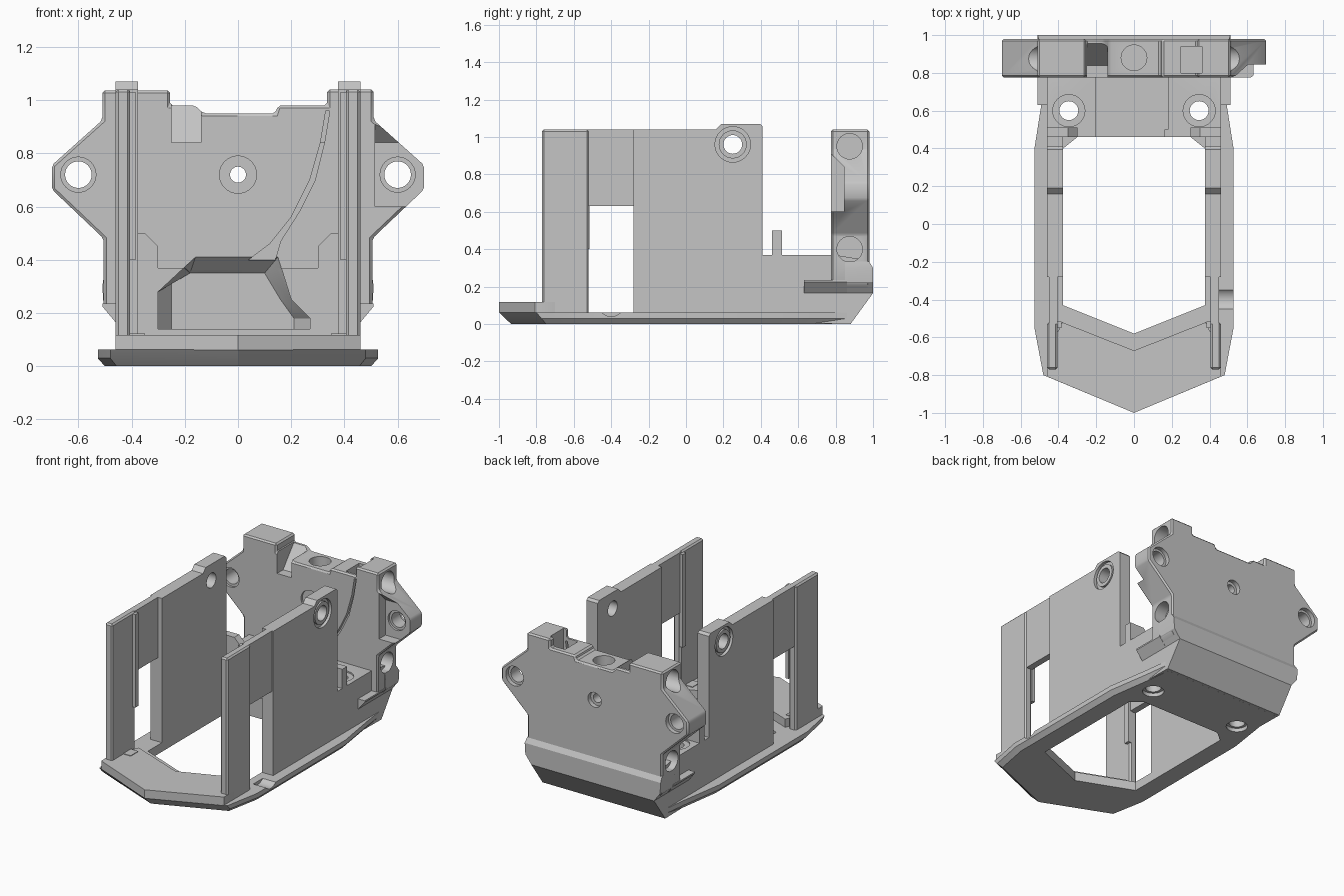
import bpy, bmesh
from math import cos, sin, tau

cube = bpy.data.objects.get("Cube")
if cube:
    bpy.data.objects.remove(cube, do_unlink=True)

grey = bpy.data.materials.new("plain grey")
grey.use_nodes = True
grey.diffuse_color = (0.56, 0.56, 0.56, 1)
grey.node_tree.nodes["Principled BSDF"].inputs["Base Color"].default_value = (0.56, 0.56, 0.56, 1)
parts = []


def loft(name, rings):
    """Solid skinned through closed rings of equal length."""
    bm = bmesh.new()
    loops = [[bm.verts.new(p) for p in ring] for ring in rings]
    n = len(loops[0])
    for low, high in zip(loops, loops[1:]):
        for i in range(n):
            j = (i + 1) % n
            bm.faces.new((low[i], low[j], high[j], high[i]))
    bm.faces.new(loops[0][::-1])
    bm.faces.new(loops[-1])
    bmesh.ops.recalc_face_normals(bm, faces=bm.faces)
    mesh = bpy.data.meshes.new(name)
    bm.to_mesh(mesh)
    bm.free()
    mesh.materials.append(grey)
    ob = bpy.data.objects.new(name, mesh)
    bpy.context.collection.objects.link(ob)
    parts.append(ob)
    return ob


def prism(name, pts, axis, a, b):
    """Extrude a flat outline along an axis."""
    place = {"x": lambda u, v, w: (w, u, v), "y": lambda u, v, w: (u, w, v),
             "z": lambda u, v, w: (u, v, w)}[axis]
    return loft(name, [[place(u, v, w) for u, v in pts] for w in (a, b)])


def box(name, x, y, z):
    return prism(name, [(x[0], y[0]), (x[1], y[0]), (x[1], y[1]), (x[0], y[1])], "z", *z)


def drill(u, v, r, axis, a, b):
    circle = [(u + r * cos(tau * i / 32), v + r * sin(tau * i / 32)) for i in range(32)]
    return prism("cutter", circle, axis, a, b)


def mirrored(pts):
    """Close a half outline across x = 0, leaving out points on the centre line."""
    return pts + [(-x, y) for x, y in reversed(pts) if x]


def span(s, a, b):
    return min(s * a, s * b), max(s * a, s * b)


def bake(ob):
    mesh = bpy.data.meshes.new_from_object(
        ob.evaluated_get(bpy.context.evaluated_depsgraph_get()))
    ob.modifiers.clear()
    ob.data = mesh


def bevel(ob, width):
    mod = ob.modifiers.new("bevel", "BEVEL")
    mod.width = width
    mod.segments = 1
    mod.limit_method = "ANGLE"
    bake(ob)
    return ob


def cut(ob, cutters):
    for c in cutters:
        c.hide_render = True
        mod = ob.modifiers.new("cut", "BOOLEAN")
        mod.operation = "DIFFERENCE"
        mod.solver = "EXACT"
        mod.object = c
        bake(ob)
        parts.remove(c)
        bpy.data.objects.remove(c, do_unlink=True)


def screw_holes():
    """Two vertical screw holes with countersinks below and seats above."""
    return [drill(s * 0.345, 0.6, r, "z", a, b) for s in (-1, 1)
            for r, a, b in ((0.05, -0.1, 0.6), (0.068, -0.1, 0.025), (0.085, 0.36, 0.5))]


def cavity():
    """Front pocket that narrows as it runs into the back plate."""
    mouth = [(-0.3, 0.14), (0.27, 0.14), (0.27, 0.18), (0.2, 0.25), (0.15, 0.41),
             (-0.16, 0.41), (-0.3, 0.28)]
    end = [(-0.25, 0.14), (0.21, 0.14), (0.21, 0.18), (0.16, 0.25), (0.1, 0.35),
           (-0.18, 0.35), (-0.25, 0.31)]
    return loft("cutter", [[(x, y, z) for x, z in ring]
                           for ring, y in ((mouth, 0.4), (mouth, 0.776), (end, 0.84))])


# Base frame with chamfered underside and open middle
half = [(0, -1), (0.48, -0.8), (0.527, -0.55), (0.527, 0.4), (0.48, 0.7), (0.46, 0.86)]
outline = mirrored(half)
low = [(x * 0.95, y * 0.935 if y < 0 else y) for x, y in outline]
mid = [(x, y * 0.967 if y < 0 else y) for x, y in outline]
base = loft("base_frame", [[(x, y, 0) for x, y in low],
                           [(x, y, 0.03) for x, y in mid],
                           [(x, y, 0.062) for x, y in outline]])
opening = mirrored([(0, -0.58), (0.375, -0.43), (0.375, 0.4), (0.3, 0.46)])
cut(base, [prism("cutter", opening, "z", -0.1, 0.3)] + screw_holes()
    + [drill(-0.4, 0.11, 0.07, "x", 0.43, 0.6)])

# Raised nose lip
lip = [(-0.46, -0.808), (0, -1), (0.46, -0.808), (0.46, -0.7), (0.38, -0.52),
       (0, -0.67), (-0.38, -0.52), (-0.46, -0.7)]
prism("nose_lip", lip, "z", 0.06, 0.118)

# Rear floor block with raked stern, open slot and front cavity
stern = [(0.46, 0.005), (0.88, 0), (1, 0.165), (1, 0.3), (0.975, 0.34), (0.79, 0.37), (0.46, 0.37)]
floor = prism("rear_floor", stern, "x", -0.46, 0.46)
cut(floor, [cavity(), box("cutter", (-0.2, 0.18), (0.5, 0.776), (0.3, 0.5))] + screw_holes())

# Stern flare, wider than the floor block, chamfered into the back plate
loft("stern_flare", [[(-x, 0.85, z), (x, 0.85, z), (x, y, z), (-x, y, z)]
                     for x, y, z in ((0.46, 1, 0.165), (0.505, 1, 0.225),
                                     (0.51, 1, 0.3), (0.505, 0.978, 0.335))])

for side, s in (("left", 1), ("right", -1)):
    # Front post, thin bridge over the window, thick rear wall
    bevel(box(side + "_front_post", span(s, 0.405, 0.46), (-0.77, -0.52), (0.05, 1.04)), 0.01)
    box(side + "_window_bridge", span(s, 0.405, 0.45), (-0.53, -0.27), (0.63, 1.04))
    box(side + "_post_rib", span(s, 0.385, 0.41), (-0.55, -0.515), (0.4, 1.03))
    box(side + "_post_foot", span(s, 0.35, 0.41), (-0.65, -0.57), (0.1, 0.122))
    rear = [(-0.28, 0.05), (0.465, 0.05), (0.465, 0.37), (0.41, 0.37), (0.41, 1.055),
            (0.395, 1.07), (0.19, 1.07), (0.16, 1.04), (-0.28, 1.04)]
    wall = prism(side + "_rear_wall", rear, "x", *span(s, 0.375, 0.46))
    cut(wall, [drill(0.25, 0.96, 0.05, "x", *span(s, 0.3, 0.6)),
               drill(0.25, 0.96, 0.095, "x", *span(s, 0.44, 0.6))])
    collar = drill(0.25, 0.96, 0.075, "x", *span(s, 0.43, 0.455))
    collar.name = side + "_pivot_collar"
    cut(collar, [drill(0.25, 0.96, 0.05, "x", *span(s, 0.3, 0.6))])

    # Stop post at the front of the floor, with a gusset behind it
    stop = [(0.3, 0.36), (0.46, 0.36), (0.46, 0.5), (0.35, 0.5), (0.3, 0.45)]
    prism(side + "_stop_post", [(s * x, z) for x, z in stop], "y", 0.46, 0.512)

    # Side shelf under the back plate
    shelf = [(0.44, 0.165), (0.46, 0.165), (0.51, 0.225), (0.51, 0.235), (0.44, 0.235)]
    prism(side + "_side_shelf", [(s * x, z) for x, z in shelf], "y", 0.63, 0.86)

# Back plate with two towers and pointed wings
wing = [(0.51, 0.925), (0.7, 0.755), (0.7, 0.665), (0.505, 0.48), (0.505, 0.22), (0.46, 0.17)]
top = [(-0.51, 1.037), (-0.255, 1.037), (-0.255, 0.98), (-0.16, 0.98), (-0.13, 0.95),
       (0.14, 0.95), (0.15, 0.98), (0.335, 0.98), (0.335, 1.04), (0.51, 1.04)]
profile = top + wing + [(-x, z) for x, z in reversed(wing)]
plate = bevel(prism("back_plate", profile, "y", 0.775, 0.98), 0.01)
# Left wing steps back around its bolt, under a sloped overhang
step = [(0.7, 0.6), (0.845, 0.6), (0.845, 0.84), (0.775, 0.91), (0.7, 0.91)]
ramp = [(0.7, 0.84), (0.84, 0.84), (0.955, 0.98), (0.955, 1.2), (0.7, 1.2)]
pockets = [
    prism("cutter", step, "x", 0.515, 0.8),
    prism("cutter", ramp, "x", -0.25, -0.14),
    box("cutter", (0.25, 0.36), (0.8, 0.94), (0.84, 1.2)),
    cavity(),
]
holes = [drill(0, 0.72, 0.03, "y", 0.6, 1.1), drill(0, 0.72, 0.07, "y", 0.6, 0.79),
         drill(0, 0.72, 0.05, "y", 0.95, 1.1), drill(0, 0.88, 0.068, "z", 0.83, 1.2)]
for s, face in ((-1, 0.775), (1, 0.845)):
    holes += [drill(s * 0.6, 0.72, 0.05, "y", 0.6, 1.1),
              drill(s * 0.6, 0.72, 0.066, "y", 0.6, face + 0.015),
              drill(s * 0.6, 0.72, 0.066, "y", 0.95, 1.1)]
    holes += [drill(0.875, z, 0.068, "x", *span(s, 0.42, 0.8)) for z in (0.95, 0.4)]
# Curved cable groove on the front of the plate
groove = [(0.33, 0.96), (0.31, 0.84), (0.27, 0.7), (0.2, 0.56), (0.12, 0.46), (0.04, 0.4),
          (0.14, 0.4), (0.16, 0.47), (0.23, 0.58), (0.29, 0.7), (0.325, 0.84), (0.345, 0.96)]
cut(plate, pockets + holes + [prism("cutter", groove, "y", 0.7, 0.8)])

# Crisp edges with smooth bores
for ob in bpy.context.view_layer.objects:
    ob.select_set(ob in parts)
bpy.context.view_layer.objects.active = parts[0]
bpy.ops.object.shade_smooth_by_angle(angle=0.5)
